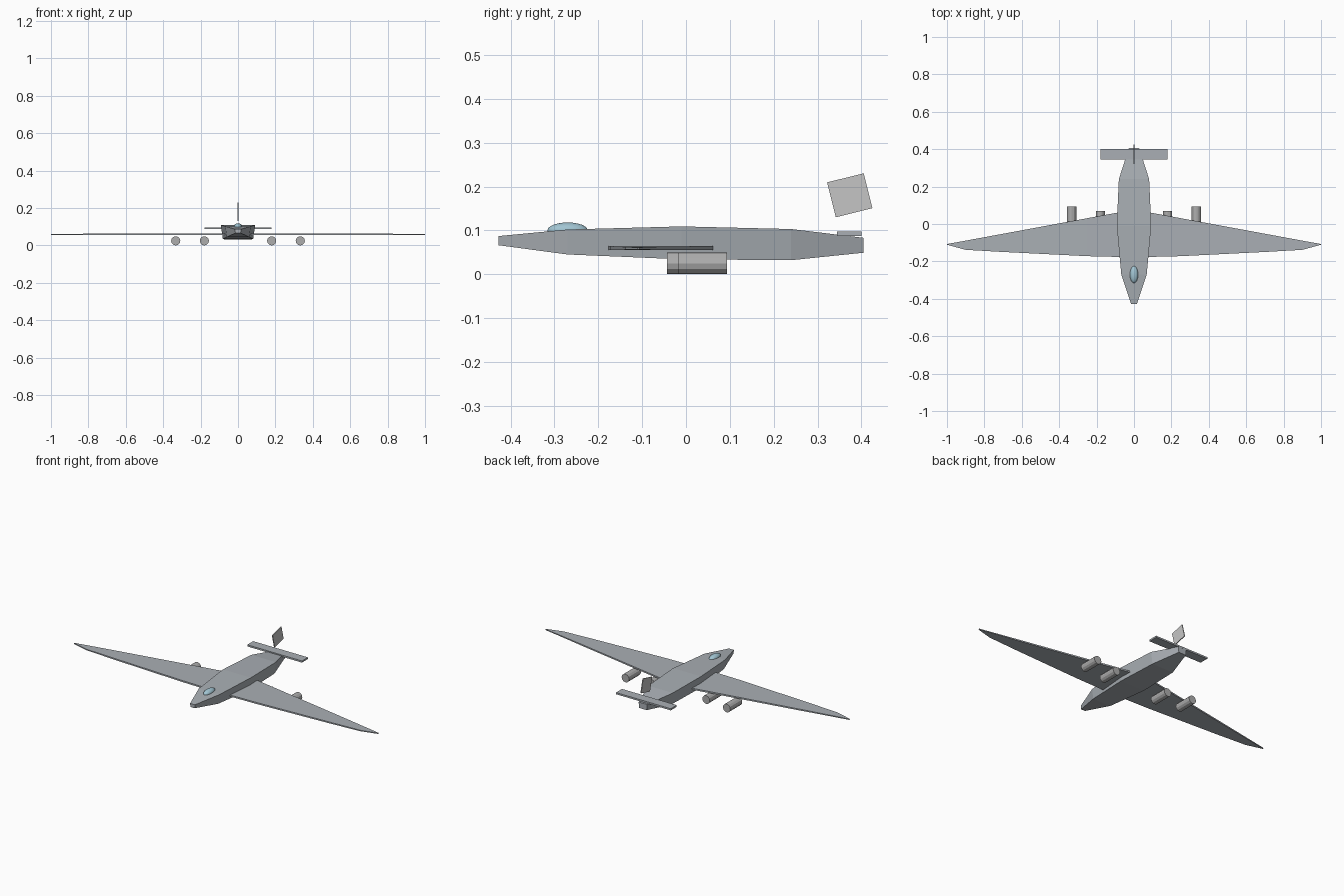
import bpy, bmesh, math
from mathutils import Matrix

cube = bpy.data.objects.get("Cube")
if cube:
    bpy.data.objects.remove(cube)


def material(name, rgb):
    m = bpy.data.materials.new(name)
    m.use_nodes = True
    m.diffuse_color = (*rgb, 1)
    m.node_tree.nodes["Principled BSDF"].inputs["Base Color"].default_value = (*rgb, 1)
    return m


hull = material("blue grey hull", (0.40, 0.43, 0.46))
metal = material("engine grey", (0.42, 0.42, 0.42))
pale = material("pale fin grey", (0.56, 0.56, 0.56))
glass = material("canopy glass", (0.36, 0.56, 0.65))


def finish(name, bm, mat):
    bmesh.ops.recalc_face_normals(bm, faces=bm.faces[:])
    mesh = bpy.data.meshes.new(name)
    bm.to_mesh(mesh)
    bm.free()
    mesh.materials.append(mat)
    obj = bpy.data.objects.new(name, mesh)
    bpy.context.collection.objects.link(obj)
    return obj


def loft(name, rings, mat):
    """Skin a row of equal-length rings and cap both ends."""
    bm = bmesh.new()
    rows = [[bm.verts.new(p) for p in ring] for ring in rings]
    n = len(rows[0])
    for a, b in zip(rows, rows[1:]):
        for i in range(n):
            j = (i + 1) % n
            bm.faces.new((a[i], a[j], b[j], b[i]))
    bm.faces.new(rows[0])
    bm.faces.new(rows[-1])
    return finish(name, bm, mat)


def box(name, size, centre, mat, tilt=0):
    bm = bmesh.new()
    place = Matrix.Translation(centre) @ Matrix.Rotation(tilt, 4, 'X') @ Matrix.Diagonal((*size, 1))
    bmesh.ops.create_cube(bm, size=1, matrix=place)
    return finish(name, bm, mat)


# Fuselage: y, top half width, bottom z, top z
stations = [(-0.427, 0.016, 0.066, 0.087), (-0.27, 0.068, 0.045, 0.102),
            (-0.01, 0.092, 0.034, 0.109), (0.24, 0.081, 0.032, 0.103),
            (0.405, 0.028, 0.049, 0.083)]
loft("fuselage", [[(-w, y, top), (w, y, top), (w * 0.88, y, low), (-w * 0.88, y, low)]
                  for y, w, low, top in stations], hull)

# Wings: x, leading y, trailing y, lower z, upper z
ribs = [(0, -0.178, 0.077, 0.055, 0.064), (0.25, -0.172, 0.031, 0.055, 0.064),
        (0.71, -0.149, -0.054, 0.055, 0.063), (0.9, -0.138, -0.089, 0.056, 0.062),
        (1.0, -0.111, -0.107, 0.056, 0.061)]
for side, label in ((1, "left"), (-1, "right")):
    loft(label + "_wing", [[(side * x, a, low), (side * x, b, low), (side * x, b, top), (side * x, a, top)]
                           for x, a, b, low, top in ribs], hull)

    # Engines slung under the wing
    for place, x, y in (("inner", 0.18, 0.013), ("outer", 0.333, 0.038)):
        bm = bmesh.new()
        bmesh.ops.create_cone(bm, cap_ends=True, segments=12, radius1=0.0245, radius2=0.0245, depth=0.112,
                              matrix=Matrix.Translation((side * x, y, 0.0245)) @ Matrix.Rotation(math.pi / 2, 4, 'X'))
        finish(f"{label}_{place}_engine", bm, metal)

# Tail surfaces
box("tailplane", (0.36, 0.056, 0.01), (0, 0.372, 0.092), hull)
box("tail_fin", (0.005, 0.086, 0.082), (0, 0.3735, 0.18), pale, math.radians(14))

# Canopy bubble
bm = bmesh.new()
bmesh.ops.create_uvsphere(bm, u_segments=20, v_segments=12, radius=1,
                          matrix=Matrix.Translation((0, -0.27, 0.1)) @ Matrix.Diagonal((0.022, 0.046, 0.018, 1)))
for f in bm.faces:
    f.smooth = True
finish("canopy", bm, glass)
